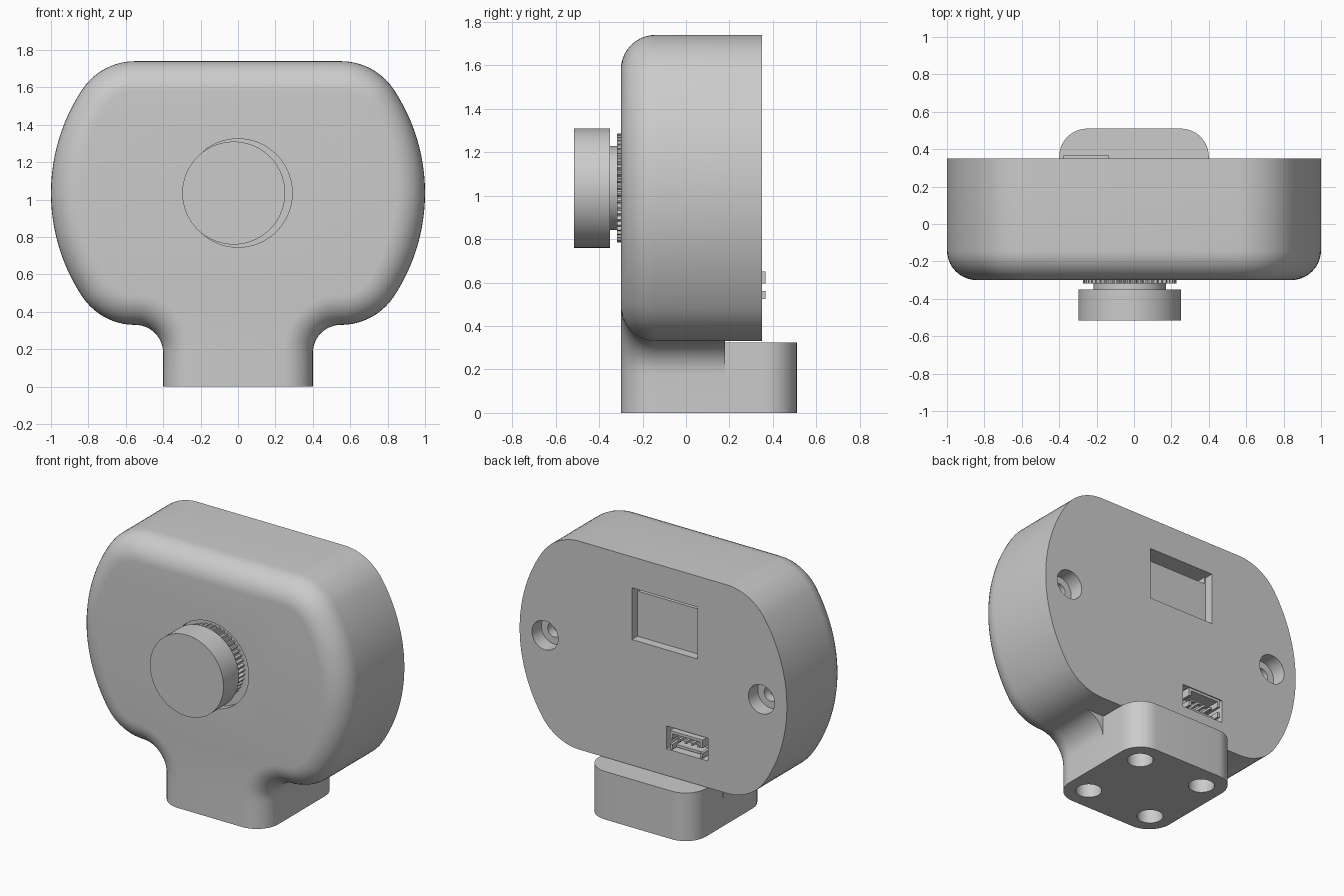
import bpy, bmesh
from math import sin, cos, pi, atan2

if "Cube" in bpy.data.objects:
    bpy.data.objects.remove(bpy.data.objects["Cube"], do_unlink=True)

grey = bpy.data.materials.new("plain grey")
grey.use_nodes = True
COLOUR = (0.6, 0.6, 0.6, 1)
grey.diffuse_color = COLOUR
grey.node_tree.nodes["Principled BSDF"].inputs["Base Color"].default_value = COLOUR

MID = 1.035      # height of the head centre
FRONT, SPLIT, BACK = -0.30, 0.18, 0.35
EDGE = 0.16      # front edge rounding


def loft(name, rings):
    """Closed solid through rings of equal point count."""
    bm = bmesh.new()
    loops = [[bm.verts.new(p) for p in ring] for ring in rings]
    n = len(loops[0])
    for a, b in zip(loops, loops[1:]):
        for i in range(n):
            j = (i + 1) % n
            bm.faces.new((a[i], a[j], b[j], b[i]))
    bm.faces.new(loops[0])
    bm.faces.new(loops[-1])
    bmesh.ops.recalc_face_normals(bm, faces=bm.faces)
    mesh = bpy.data.meshes.new(name)
    bm.to_mesh(mesh)
    bm.free()
    obj = bpy.data.objects.new(name, mesh)
    bpy.context.collection.objects.link(obj)
    mesh.materials.append(grey)
    return obj


def arc(cx, cy, r, start, end, steps):
    angles = [start + (end - start) * i / steps for i in range(steps + 1)]
    return [(cx + r * cos(a), cy + r * sin(a)) for a in angles]


def box(name, x0, x1, y0, y1, z0, z1):
    return loft(name, [[(x0, y, z0), (x1, y, z0), (x1, y, z1), (x0, y, z1)]
                       for y in (y0, y1)])


def disc(name, x, z, steps, n=64):
    """Round part along y; steps are (y, radius)."""
    return loft(name, [[(px, y, pz) for px, pz in arc(x, z, r, 0, 2 * pi, n)[:-1]]
                       for y, r in steps])


def cut(obj, cutters):
    bpy.context.view_layer.objects.active = obj
    for c in cutters:
        c.hide_render = True
        mod = obj.modifiers.new("cut", "BOOLEAN")
        mod.operation = "DIFFERENCE"
        mod.solver = "EXACT"
        mod.object = c
        bpy.ops.object.modifier_apply(modifier=mod.name)
        bpy.data.objects.remove(c, do_unlink=True)


def outline(inset, neck):
    """Head silhouette in x, z: a cut circle with blended corners."""
    cx, cr, half = 0.55, 0.34, 0.705
    phi = atan2(half - cr, cx)
    pts = []
    if neck:
        pts.append((0.40 - inset, 0))
        pts += arc(cx, 0.18, 0.15 + inset, pi, pi / 2, 12)[:-1]
    pts += arc(cx, MID - half + cr, cr - inset, -pi / 2, -phi, 10)[:-1]
    pts += arc(0, MID, 1 - inset, -phi, phi, 24)[:-1]
    pts += arc(cx, MID + half - cr, cr - inset, phi, pi / 2, 10)
    return pts + [(-x, z) for x, z in reversed(pts)]


def ring(inset, y, neck):
    return [(x, y, z) for x, z in outline(inset, neck)]


# Front shell flowing down into the neck
turns = [i * pi / 20 for i in range(11)]
rings = [ring(EDGE * (1 - sin(t)), FRONT + EDGE * (1 - cos(t)), True) for t in turns]
front_shell = loft("front_shell", rings + [ring(0, SPLIT, True)])

# Rear housing without the neck
rear_housing = loft("rear_housing", [ring(0, SPLIT, False), ring(0, BACK, False)])

# Rear half of the foot, with rounded back corners
half_foot = [(0.40, SPLIT)] + arc(0.25, 0.36, 0.15, 0, pi / 2, 12)
plan = half_foot + [(-x, y) for x, y in reversed(half_foot)]
rear_foot = loft("rear_foot", [[(x, y, z) for x, y in plan] for z in (0, 0.325)])


# Mounting holes under the foot
def bore(x, y):
    return loft("bore", [[(px, py, z) for px, py in arc(x, y, 0.08, 0, 2 * pi, 32)[:-1]]
                         for z in (-0.1, 0.25)])


cut(front_shell, [bore(s * 0.245, -0.14) for s in (-1, 1)]
    + [disc("dial_recess", 0, MID, [(-0.4, 0.29), (-0.25, 0.29)])])
cut(rear_foot, [bore(s * 0.245, 0.35) for s in (-1, 1)])

# Back openings: display window, deeper slot at its top, plug pocket, screw wells
back_cuts = [
    box("window_cut", -0.33, 0.16, BACK - 0.06, 0.5, 1.18, 1.53),
    box("slot_cut", -0.32, 0.15, BACK - 0.15, 0.5, 1.485, 1.53),
    box("plug_cut", -0.41, -0.10, BACK - 0.13, 0.5, 0.51, 0.665)]
for s in (-1, 1):
    back_cuts.append(disc("screw_well", s * 0.81, MID,
                          [(BACK - 0.16, 0.05), (BACK - 0.1, 0.05),
                           (BACK - 0.1001, 0.098), (0.5, 0.098)], 40))
cut(rear_housing, back_cuts)

# Plug socket: open walls, split side tabs and four pins
L, R, B, T = -0.38, -0.135, 0.525, 0.65
floor, rim = BACK - 0.13, BACK + 0.015
box("socket_floor", L, R, floor, floor + 0.03, B, T)
box("socket_top", L, R, floor, rim, T - 0.018, T)
box("socket_bottom", L, R, floor, BACK - 0.03, B, B + 0.018)
for x in (L, R - 0.018):
    box("socket_side", x, x + 0.018, floor, rim, 0.595, T)
    box("socket_tab", x, x + 0.018, floor, rim, B, 0.56)
for i in range(4):
    x = L + 0.05 + i * 0.048
    box("socket_pin", x - 0.008, x + 0.008, floor, BACK - 0.01, 0.577, 0.593)

# Dial: toothed collar, stem and cap
DX = -0.023
teeth = 48
gear = []
for i in range(teeth * 4):
    r = 0.25 if i % 4 < 2 else 0.232
    a = 2 * pi * i / (teeth * 4)
    gear.append((DX + r * cos(a), MID + r * sin(a)))
loft("dial_collar", [[(x, y, z) for x, z in gear] for y in (-0.24, -0.318)])
disc("dial_stem", DX, MID, [(-0.25, 0.194), (-0.36, 0.194)])
disc("dial_cap", DX, MID, [(-0.35, 0.275), (-0.515, 0.275)], 96)

# Smooth curved surfaces, crisp edges
bpy.ops.object.select_all(action="DESELECT")
for obj in bpy.context.scene.objects:
    if obj.type == "MESH" and grey.name in obj.data.materials:
        obj.select_set(True)
bpy.context.view_layer.objects.active = front_shell
bpy.ops.object.shade_smooth_by_angle(angle=pi / 6)
